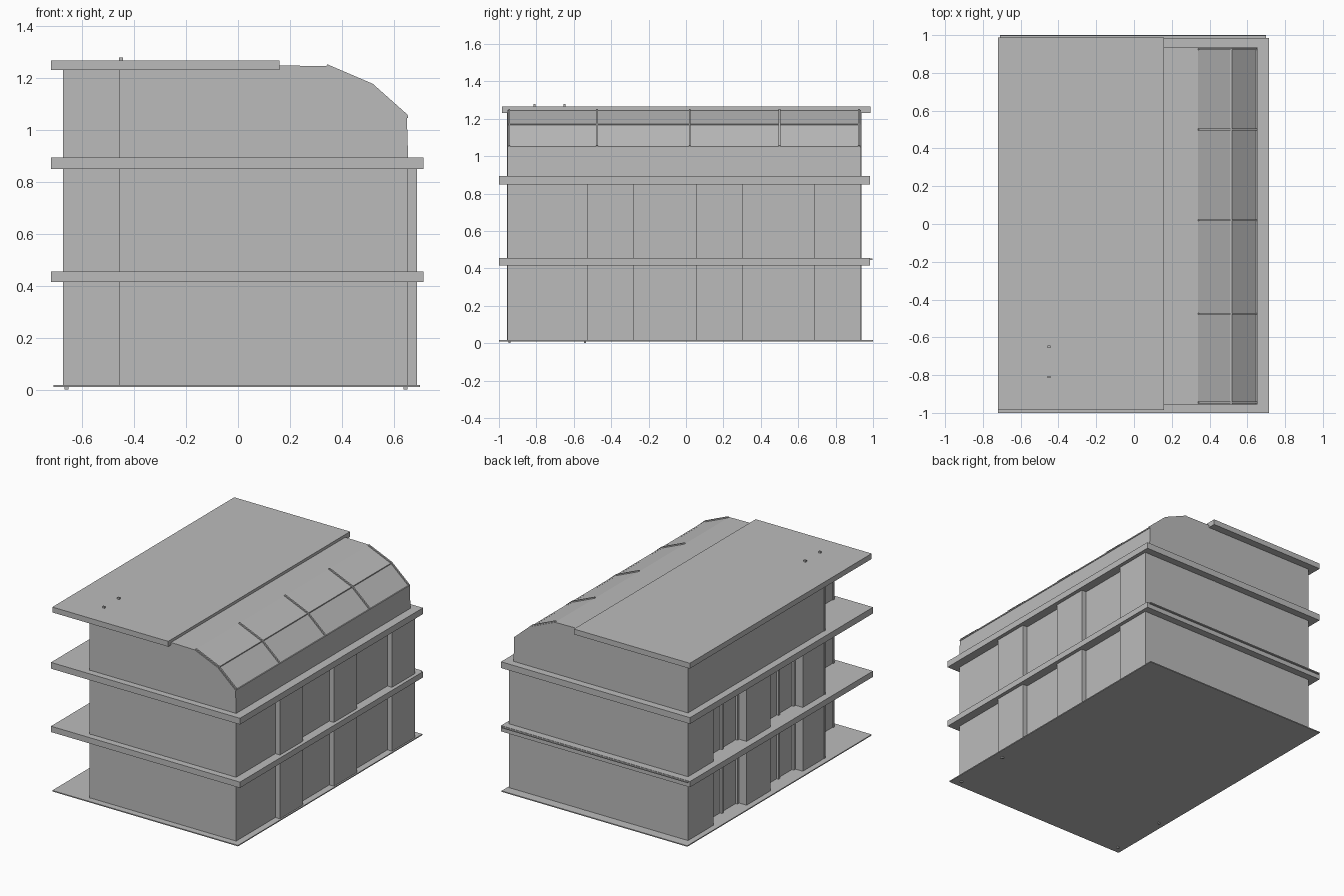
import bpy
import bmesh
from mathutils import Vector

cube = bpy.data.objects.get("Cube")
if cube:
    bpy.data.objects.remove(cube, do_unlink=True)

grey = bpy.data.materials.new("plain grey")
grey.use_nodes = True
colour = (0.5, 0.5, 0.5, 1)
grey.diffuse_color = colour
grey.node_tree.nodes["Principled BSDF"].inputs["Base Color"].default_value = colour


def prism(name, points, offset):
    """Extrude a closed flat outline by an offset."""
    bm = bmesh.new()
    face = bm.faces.new([bm.verts.new(p) for p in points])
    extruded = bmesh.ops.extrude_face_region(bm, geom=[face], use_keep_orig=True)
    moved = [v for v in extruded["geom"] if isinstance(v, bmesh.types.BMVert)]
    bmesh.ops.translate(bm, verts=moved, vec=Vector(offset))
    bmesh.ops.recalc_face_normals(bm, faces=bm.faces)
    mesh = bpy.data.meshes.new(name)
    bm.to_mesh(mesh)
    bm.free()
    mesh.materials.append(grey)
    obj = bpy.data.objects.new(name, mesh)
    bpy.context.collection.objects.link(obj)
    return obj


def box(name, x, y, z):
    """Box from (low, high) pairs on each axis."""
    outline = [(x[0], y[0], z[0]), (x[1], y[0], z[0]), (x[1], y[1], z[0]), (x[0], y[1], z[0])]
    return prism(name, outline, (0, 0, z[1] - z[0]))


FRONT, BACK = -0.955, 0.935
LEFT, RECESS, PORCH = -0.67, -0.60, -0.45
RIGHT, PIER = 0.655, 0.69
floors = [(0.017, 0.415), (0.455, 0.85)]
right_piers = [(-0.53, -0.28), (0.055, 0.305), (0.685, BACK)]
left_recesses = [(0.30, 0.66), (-0.31, 0.04)]
porch_back = -0.546

# Ground plate, feet, floor slabs and flat roof
box("ground_plate", (-0.71, 0.70), (-1, 1), (0.01, 0.017))
for x in (-0.66, 0.645):
    for y in (-0.95, porch_back):
        box("foot", (x - 0.008, x + 0.008), (y, y + 0.012), (0, 0.012))
for low, high in [(0.415, 0.455), (0.85, 0.893)]:
    box("floor_slab", (-0.72, 0.715), (-1, 0.985), (low, high))
box("slab_back_lip", (-0.71, 0.70), (0.98, 0.998), (0.446, 0.453))
box("flat_roof", (-0.72, 0.16), (-0.985, 0.987), (1.23, 1.267))

# Lower storeys: one outline with piers on the right and recesses on the left
outline = [(PORCH, FRONT), (RIGHT, FRONT)]
for a, b in right_piers:
    outline += [(RIGHT, a), (PIER, a), (PIER, b)]
    if b != BACK:
        outline.append((RIGHT, b))
outline.append((LEFT, BACK))
for a, b in left_recesses:
    outline += [(LEFT, b), (RECESS, b), (RECESS, a), (LEFT, a)]
outline += [(LEFT, porch_back), (PORCH, porch_back)]
for low, high in floors:
    prism("storey_walls", [(x, y, low) for x, y in outline], (0, 0, high - low))

    # Glazed doors in the left recesses: posts and a head rail
    for a, b in left_recesses:
        middle = (a + b) / 2
        for y in (a + 0.01, middle, b - 0.01):
            box("door_post", (RECESS - 0.015, RECESS), (y - 0.008, y + 0.008), (low, high))
        box("door_head", (RECESS - 0.04, RECESS), (a, b), (high - 0.06, high - 0.045))

# Top storey: vaulted part on the right, plain part behind the porch on the left
vault = [(RIGHT, 0.89), (0.65, 1.05), (0.515, 1.17), (0.34, 1.245), (0.16, 1.248)]
section = [(PORCH, 0.89)] + vault + [(PORCH, 1.248)]
prism("vaulted_storey", [(x, FRONT, z) for x, z in section], (0, BACK - FRONT, 0))
box("upper_left_wall", (LEFT, PORCH), (porch_back, BACK), (0.89, 1.235))

# Ribs across the vault and rails along its folds
curve = vault[1:4]
for y in (-0.945, -0.475, 0.02, 0.50, 0.925):
    band = curve + [(x + 0.004, z + 0.007) for x, z in reversed(curve)]
    prism("vault_rib", [(x, y - 0.005, z) for x, z in band], (0, 0.01, 0))
for x, z in curve[:2]:
    box("vault_rail", (x - 0.006, x + 0.004), (FRONT, BACK - 0.005), (z - 0.005, z + 0.003))

# Thin wall joints on front and back, and the porch corner posts
for low, high in floors + [(0.893, 1.23)]:
    box("front_joint", (0.111, 0.119), (FRONT - 0.003, FRONT), (low, high))
    box("back_joint", (0.111, 0.119), (BACK, BACK + 0.003), (low, high))
    box("porch_corner_post", (PORCH - 0.006, PORCH + 0.004), (FRONT - 0.003, FRONT + 0.01), (low, high))
    box("porch_wall_post", (LEFT - 0.004, LEFT + 0.006), (porch_back - 0.005, porch_back + 0.005), (low, high))

# Small vent pipes on the roof
for y in (-0.81, -0.65):
    box("roof_vent", (-0.458, -0.442), (y - 0.006, y + 0.006), (1.26, 1.278))
